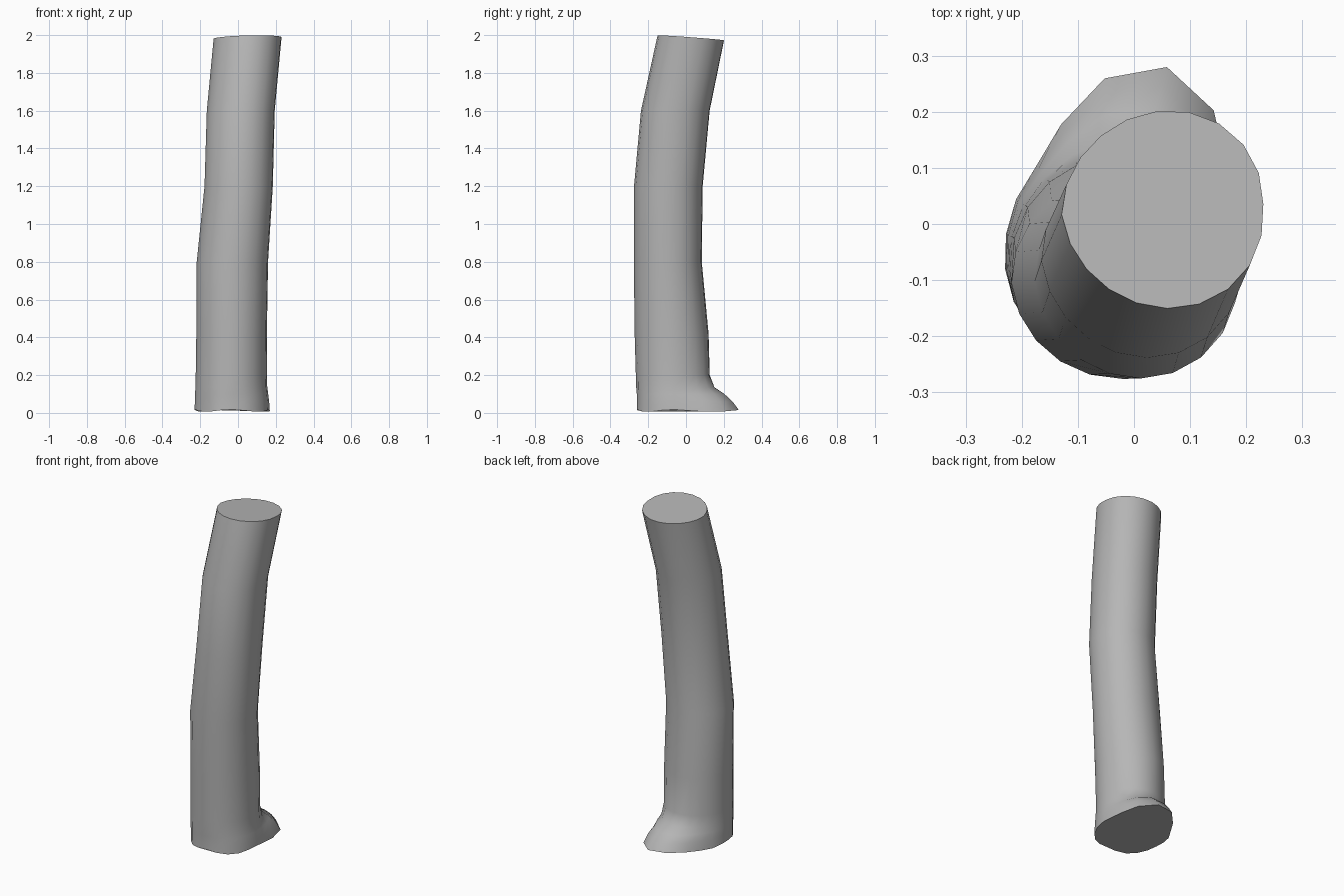
import bpy, bmesh
from math import sin, cos, tau, radians

if "Cube" in bpy.data.objects:
    bpy.data.objects.remove(bpy.data.objects["Cube"])

N = 20
PHASE = radians(3)
# ring: z, centre x, centre y, radius x, radius y, root flare amount
RINGS = [
    (0.012, -0.035, -0.070, 0.190, 0.188, 1.0),
    (0.06, -0.035, -0.070, 0.189, 0.190, 0.80),
    (0.10, -0.036, -0.071, 0.188, 0.192, 0.54),
    (0.135, -0.036, -0.072, 0.188, 0.193, 0.22),
    (0.20, -0.036, -0.072, 0.188, 0.194, 0.03),
    (0.42, -0.034, -0.076, 0.187, 0.196, 0.0),
    (0.80, -0.030, -0.096, 0.189, 0.180, 0.0),
    (1.20, 0.003, -0.093, 0.181, 0.182, 0.0),
    (1.60, 0.014, -0.056, 0.180, 0.182, 0.0),
    (1.985, 0.050, 0.026, 0.180, 0.176, 0.0),
]
# radial outline of the foot, one value per 18 degrees
FOOT = [.203, .218, .260, .325, .362, .330, .265, .222, .209, .200,
        .195, .192, .190, .195, .196, .188, .196, .198, .200, .200]


def ring_point(ring, i):
    z, cx, cy, rx, ry, flare = ring
    a = tau * i / N + PHASE
    c, s = cos(a), sin(a)
    m = 1 + 0.04 * z * c * abs(s)                # slightly lopsided towards the top
    x = (1 - flare) * rx * m * c + flare * FOOT[i] * c
    y = (1 - flare) * ry * m * s + flare * FOOT[i] * s
    if z > 1.9:                                  # tilted cut at the top
        z += -0.075 * y + 0.02 * x
    elif z < 0.05:                               # wavy ground edge
        z += 0.006 * cos(4 * a)
    return (cx + x, cy + y, z)


# trunk: loft the rings and cap both ends
bm = bmesh.new()
loops = [[bm.verts.new(ring_point(r, i)) for i in range(N)] for r in RINGS]
for lo, hi in zip(loops, loops[1:]):
    for i in range(N):
        j = (i + 1) % N
        bm.faces.new((lo[i], lo[j], hi[j], hi[i]))
bm.faces.new(loops[-1])
bm.faces.new(loops[0][::-1])
bmesh.ops.recalc_face_normals(bm, faces=bm.faces)
mesh = bpy.data.meshes.new("trunk")
bm.to_mesh(mesh)
bm.free()
trunk = bpy.data.objects.new("trunk", mesh)
bpy.context.collection.objects.link(trunk)

# dark grey bark
bark = bpy.data.materials.new("bark")
bark.diffuse_color = (0.47, 0.47, 0.47, 1)
bark.use_nodes = True
bark.node_tree.nodes["Principled BSDF"].inputs["Base Color"].default_value = bark.diffuse_color
mesh.materials.append(bark)

bpy.context.view_layer.objects.active = trunk
trunk.select_set(True)
bpy.ops.object.shade_smooth_by_angle(angle=radians(50))
